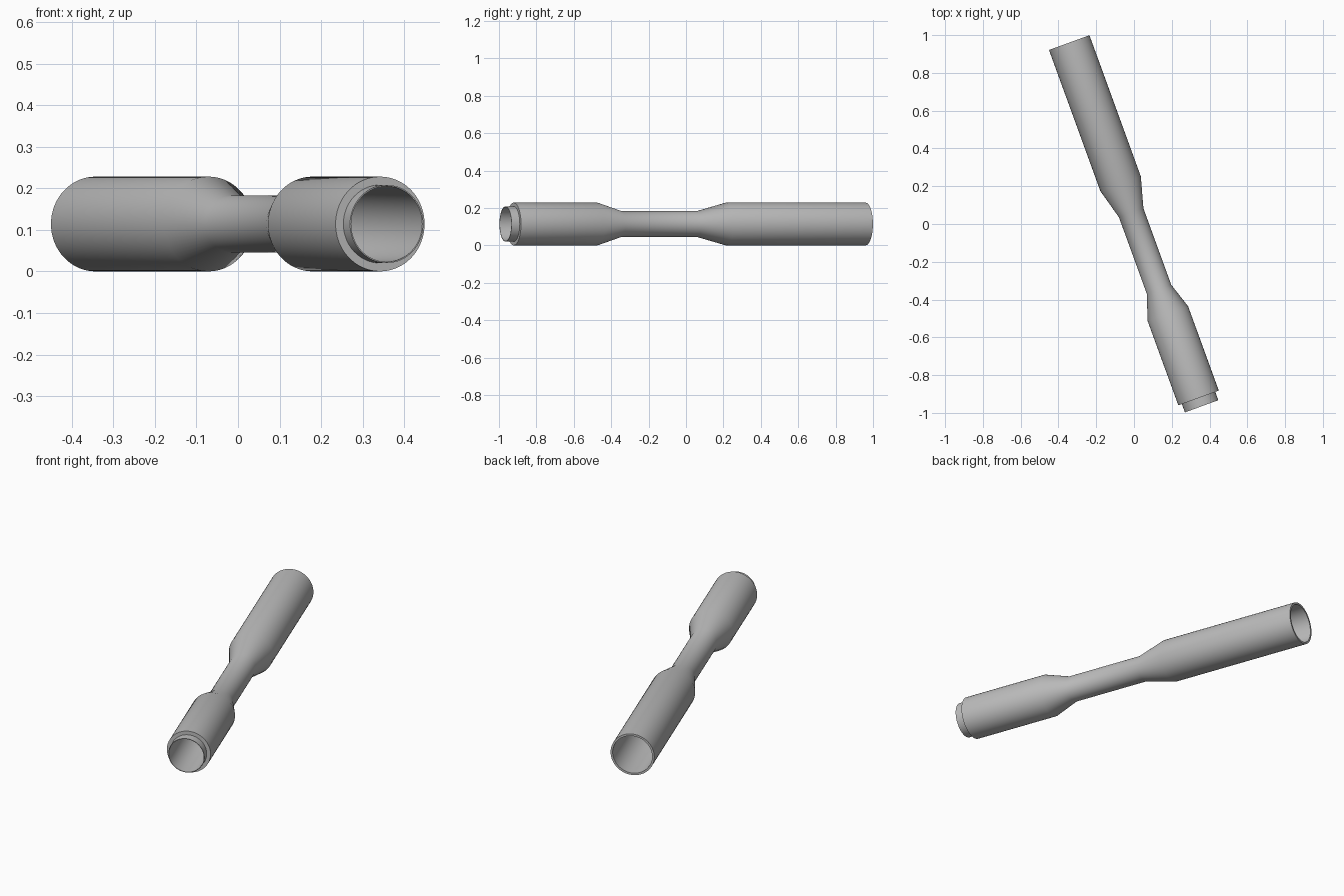
import bpy, bmesh
from math import radians, tau
from mathutils import Matrix, Vector

cube = bpy.data.objects.get("Cube")
if cube:
    bpy.data.objects.remove(cube, do_unlink=True)

SIDES = 64
BODY, NECK, LIP, WALL = 0.114, 0.069, 0.094, 0.011

mat = bpy.data.materials.new("plain_grey")
mat.use_nodes = True
grey = (0.5, 0.5, 0.5, 1)
mat.diffuse_color = grey
mat.node_tree.nodes["Principled BSDF"].inputs["Base Color"].default_value = grey

# Outer skin from socket end to spigot tip, then the bore back again
outer = [(-1.023, BODY), (-0.228, BODY), (-0.064, NECK), (0.367, NECK),
         (0.504, BODY), (0.979, BODY), (0.979, LIP), (1.026, LIP)]
bore = [(1.026, LIP - 0.003), (0.504, LIP - 0.003), (0.367, NECK - WALL),
        (-0.064, NECK - WALL), (-0.228, BODY - WALL), (-1.023, BODY - WALL)]

# Lathe the closed profile around the long axis
bm = bmesh.new()
ring = [bm.verts.new((t, 0, r)) for t, r in outer + bore]
edges = [bm.edges.new((a, b)) for a, b in zip(ring, ring[1:] + ring[:1])]
bmesh.ops.spin(bm, geom=ring + edges, cent=(0, 0, 0), axis=(1, 0, 0),
               angle=tau, steps=SIDES, use_merge=True)
bmesh.ops.remove_doubles(bm, verts=bm.verts, dist=0.0001)
bmesh.ops.recalc_face_normals(bm, faces=bm.faces)

# Lay the tube diagonally on the ground
place = Matrix.Translation(Vector((0.007, -0.001, BODY))) @ Matrix.Rotation(radians(-70), 4, "Z")
bmesh.ops.transform(bm, matrix=place, verts=bm.verts)
mesh = bpy.data.meshes.new("necked_tube")
bm.to_mesh(mesh)
bm.free()
mesh.materials.append(mat)

tube = bpy.data.objects.new("necked_tube", mesh)
bpy.context.collection.objects.link(tube)
bpy.ops.object.select_all(action="DESELECT")
tube.select_set(True)
bpy.context.view_layer.objects.active = tube
bpy.ops.object.shade_smooth_by_angle(angle=radians(30))
